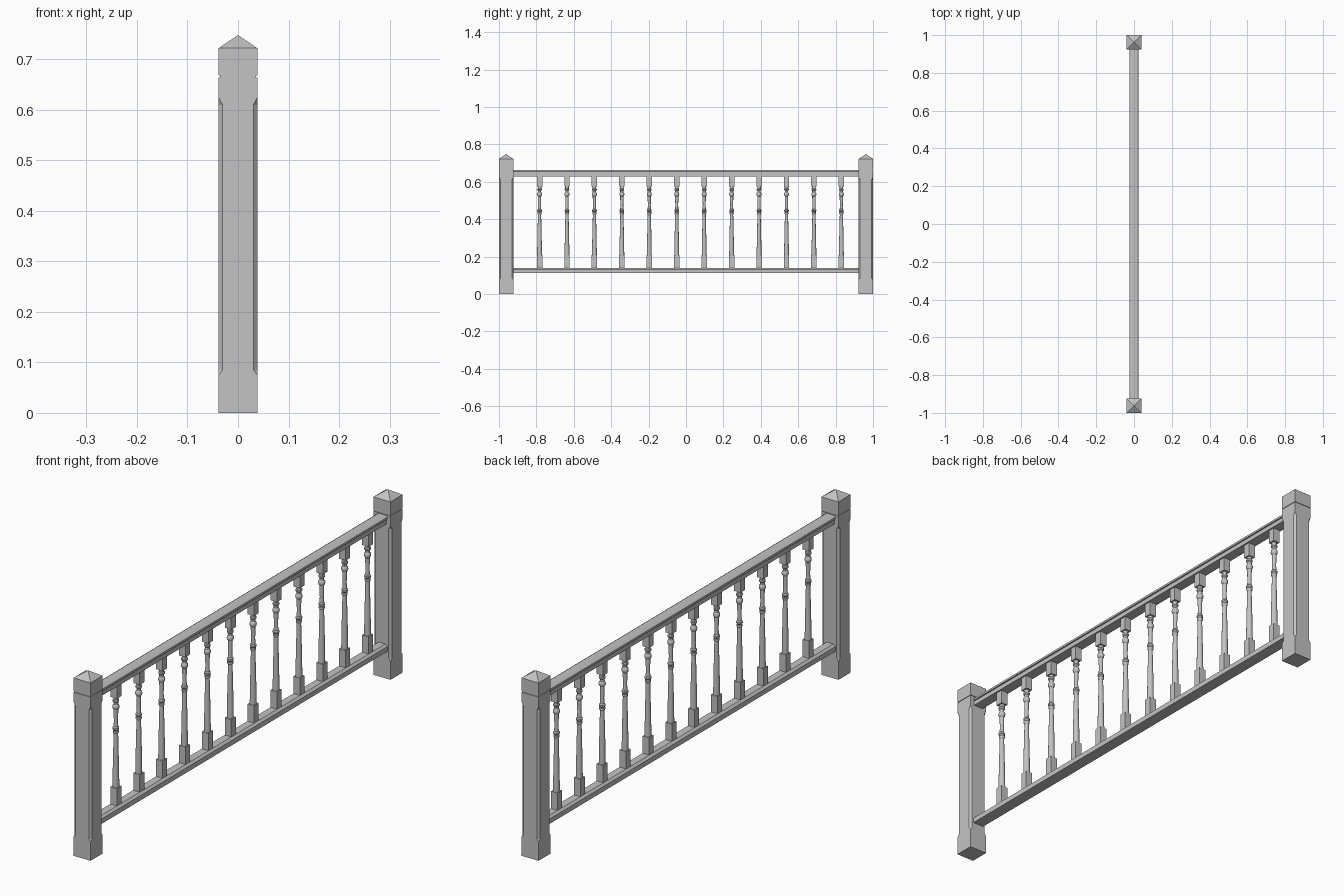
import bpy, bmesh, math

cube = bpy.data.objects.get("Cube")
if cube:
    bpy.data.objects.remove(cube, do_unlink=True)

# One plain grey for the whole railing
grey = bpy.data.materials.new("grey_paint")
grey.use_nodes = True
colour = (0.55, 0.55, 0.55, 1)
grey.diffuse_color = colour
grey.node_tree.nodes["Principled BSDF"].inputs["Base Color"].default_value = colour


def add_object(name, mesh, location=(0, 0, 0)):
    obj = bpy.data.objects.new(name, mesh)
    obj.location = location
    bpy.context.collection.objects.link(obj)
    return obj


def loft(bm, rings):
    """Skin a closed shell through rings of matching points."""
    loops = [[bm.verts.new(p) for p in ring] for ring in rings]
    for a, b in zip(loops, loops[1:]):
        for i in range(len(a)):
            j = (i + 1) % len(a)
            bm.faces.new((a[i], a[j], b[j], b[i]))
    bm.faces.new(loops[0][::-1])
    bm.faces.new(loops[-1])


def finish(bm, name):
    bmesh.ops.remove_doubles(bm, verts=bm.verts, dist=0.00005)
    bmesh.ops.recalc_face_normals(bm, faces=bm.faces)
    mesh = bpy.data.meshes.new(name)
    bm.to_mesh(mesh)
    bm.free()
    mesh.materials.append(grey)
    return mesh


def square_ring(z, h, c=0):
    """Square of half width h with corners cut by c."""
    k = h - c
    return [(h, -k, z), (h, k, z), (k, h, z), (-k, h, z),
            (-h, k, z), (-h, -k, z), (-k, -h, z), (k, -h, z)]


def round_ring(z, r, sides=16):
    return [(r * math.cos(math.tau * i / sides),
             r * math.sin(math.tau * i / sides), z) for i in range(sides)]


# Posts: stopped corner chamfers, a groove under the cap, a pyramid top
P = 0.0385
bm = bmesh.new()
loft(bm, [square_ring(*s) for s in [
    (0, P), (0.075, P), (0.085, P, 0.008), (0.61, P, 0.008), (0.625, P),
    (0.664, P), (0.664, 0.036), (0.668, 0.036), (0.668, P),
    (0.722, P), (0.748, 0.0001)]])
post_mesh = finish(bm, "post")
for name, side in (("front_post", -1), ("back_post", 1)):
    add_object(name, post_mesh, (0, side * (1 - P), 0))


# Rails: mirrored half profiles (x, z) run between the posts
def rail(name, half):
    outline = half + [(-x, z) for x, z in reversed(half)]
    bm = bmesh.new()
    loft(bm, [[(x, y, z) for x, z in outline] for y in (-0.925, 0.925)])
    add_object(name, finish(bm, name))


rail("bottom_rail", [(0.024, 0.111), (0.024, 0.131), (0.015, 0.139)])
rail("top_rail", [(0.021, 0.628), (0.021, 0.645), (0.018, 0.645),
                  (0.018, 0.648), (0.024, 0.648), (0.024, 0.656),
                  (0.015, 0.662)])

# Balusters: square end blocks with a turned spindle between them
bm = bmesh.new()
for low, high in ((0.137, 0.209), (0.574, 0.63)):
    loft(bm, [square_ring(low, 0.0145), square_ring(high, 0.0145)])
loft(bm, [round_ring(z, r) for z, r in [
    (0.207, 0.013), (0.222, 0.0128), (0.3, 0.0115), (0.425, 0.0085),
    (0.43, 0.0115), (0.436, 0.0115), (0.438, 0.009), (0.443, 0.0125),
    (0.449, 0.0125), (0.453, 0.009), (0.475, 0.0075), (0.51, 0.009),
    (0.522, 0.009), (0.526, 0.012), (0.533, 0.0135), (0.54, 0.012),
    (0.544, 0.009), (0.552, 0.009), (0.556, 0.0125), (0.562, 0.0125),
    (0.565, 0.0095), (0.576, 0.0095)]])
baluster_mesh = finish(bm, "baluster")
for i in range(12):
    obj = add_object("baluster_%d" % (i + 1), baluster_mesh,
                     (0, -0.783 + i * 0.1467, 0))

# Soften the turned surfaces, keep the blocks crisp
bpy.ops.object.select_all(action='DESELECT')
obj.select_set(True)
bpy.context.view_layer.objects.active = obj
bpy.ops.object.shade_smooth_by_angle(angle=math.radians(30))
